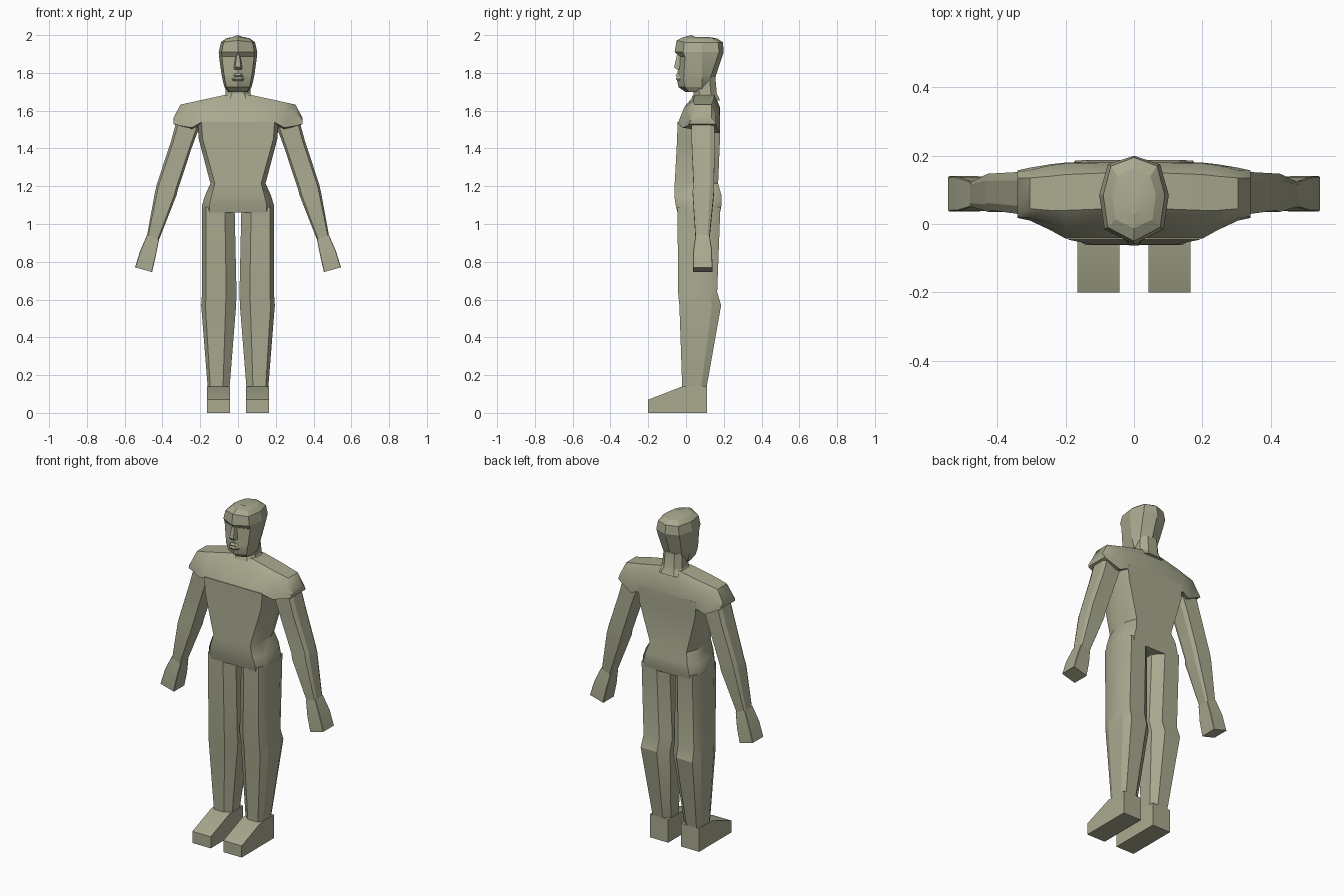
import bpy, bmesh, math

mat = bpy.data.materials.new("olive clay")
mat.diffuse_color = (0.40, 0.40, 0.28, 1)


def loft(name, rings, mirror=False, angle=25):
    """Skin a list of equal-length point rings, capped at both ends."""
    bm = bmesh.new()
    vr = [[bm.verts.new(p) for p in r] for r in rings]
    n = len(vr[0])
    for a, b in zip(vr, vr[1:]):
        for i in range(n):
            j = (i + 1) % n
            bm.faces.new((a[i], a[j], b[j], b[i]))
    bm.faces.new(vr[0])
    bm.faces.new(vr[-1])
    bmesh.ops.recalc_face_normals(bm, faces=bm.faces)
    me = bpy.data.meshes.new(name)
    bm.to_mesh(me)
    bm.free()
    me.materials.append(mat)
    ob = bpy.data.objects.new(name, me)
    bpy.context.collection.objects.link(ob)
    if mirror:
        ob.modifiers.new("mirror", 'MIRROR').use_mirror_merge = False
    bpy.ops.object.select_all(action='DESELECT')
    ob.select_set(True)
    bpy.context.view_layer.objects.active = ob
    bpy.ops.object.shade_smooth_by_angle(angle=math.radians(angle))
    return ob


def octa(x0, x1, y0, y1, z, ci=.15, co=.15, cy=.2, tilt=0):
    """Chamfered rectangle; ci/co are inner and outer chamfers, tilt slopes it along x."""
    w, d = x1 - x0, y1 - y0
    a, b, c = w * ci, w * co, d * cy
    pts = [(x0 + a, y0), (x1 - b, y0), (x1, y0 + c), (x1, y1 - c),
           (x1 - b, y1), (x0 + a, y1), (x0, y1 - c), (x0, y0 + c)]
    return [(x, y, z + tilt * (x - (x0 + x1) / 2)) for x, y in pts]


# Feet: wedge profile swept sideways
foot = [(-.2, 0), (.11, 0), (.11, .14), (-.02, .14), (-.2, .07)]
loft("foot", [[(x, y, z) for y, z in foot] for x in (.042, .165)], True)

# Legs
loft("leg", [octa(x0, x1, y0, y1, z, .3, .12, .22) for x0, x1, y0, y1, z in (
    (.045, .16, -.02, .108, .13),
    (.01, .195, -.035, .186, .57),
    (.008, .19, -.042, .165, .64),
    (.018, .19, -.045, .182, 1.09))], True)

# Torso and pelvis
loft("torso", [octa(-w, w, y0, y1, z, c, c, cy) for w, y0, y1, z, c, cy in (
    (.188, -.045, .18, 1.06, .10, .2),
    (.19, -.055, .188, 1.10, .10, .2),
    (.175, -.062, .188, 1.15, .10, .22),
    (.146, -.06, .17, 1.215, .08, .28),
    (.208, -.047, .18, 1.45, .05, .28),
    (.215, -.045, .18, 1.54, .05, .28))], angle=35)

# Shoulder yoke and caps: side sections swept along x
half = [
    (.07, [(-.045, 1.53), (0, 1.63), (.045, 1.683), (.15, 1.683), (.18, 1.62), (.18, 1.50)]),
    (.20, [(-.043, 1.535), (-.008, 1.62), (.04, 1.655), (.145, 1.655), (.178, 1.61), (.18, 1.50)]),
    (.245, [(-.018, 1.51), (0, 1.60), (.04, 1.645), (.14, 1.645), (.172, 1.60), (.175, 1.48)]),
    (.305, [(.01, 1.52), (.018, 1.585), (.045, 1.632), (.135, 1.632), (.158, 1.585), (.165, 1.51)]),
    (.342, [(.018, 1.53), (.022, 1.545), (.045, 1.56), (.135, 1.56), (.152, 1.545), (.157, 1.53)]),
]
secs = [(-x, s) for x, s in half[::-1]] + half
loft("shoulders", [[(x, y, z) for y, z in s] for x, s in secs], angle=35)

# Arms and closed hands
loft("arm", [octa(x0, x1, y0, y1, z, .1, .1, c, t) for x0, x1, y0, y1, z, c, t in (
    (.205, .325, .03, .15, 1.53, .2, .3),
    (.245, .355, .03, .152, 1.42, .2, .3),
    (.318, .428, .04, .148, 1.20, .2, .3),
    (.325, .438, .035, .148, 1.165, .2, .2),
    (.418, .481, .05, .125, .93, .15, .4))], True)
loft("hand", [octa(x0, x1, y0, y1, z, .03, .03, .03, t) for x0, x1, y0, y1, z, t in (
    (.418, .481, .05, .125, .93, .4),
    (.435, .518, .038, .138, .845, .32),
    (.455, .545, .037, .14, .758, .28))], True)

# Neck
loft("neck", [octa(-w, w, y0, y1, z, .25, .25, .25) for w, y0, y1, z in (
    (.09, .025, .18, 1.655), (.066, .04, .163, 1.69), (.062, .03, .155, 1.78))])


# Head: faceted rings with a shallow V-shaped front
def head_ring(z, w, yf, yb, side=.04, drop=0):
    h = [(0, yf, z + drop), (w * .85, yf + side, z), (w, .085, z),
         (w * .75, yb - .025, z), (0, yb, z)]
    return h + [(-x, y, q) for x, y, q in h[3:0:-1]]


loft("head", [head_ring(*r) for r in (
    (1.70, .055, -.005, .09, .02),
    (1.725, .072, -.04, .12, .035),
    (1.765, .082, -.048, .152, .035),
    (1.79, .087, -.046, .16, .035),
    (1.875, .099, -.036, .188, .03),
    (1.888, .10, -.036, .192, .03),
    (1.91, .102, -.06, .20, .045),
    (1.962, .09, -.05, .195, .04, .01),
    (1.982, .064, -.012, .165, .025, .008),
    (1.99, .03, .03, .12, .02, .01))], angle=15)

# Nose wedge
loft("nose", [[(-w, -.025, z), (w, -.025, z), (w * .6, yf, z), (-w * .6, yf, z)]
              for w, yf, z in ((.024, -.05, 1.818), (.024, -.063, 1.83), (.012, -.048, 1.895))])

# Lips
loft("lips", [[(-w, -.02, z), (w, -.02, z), (w * .5, yf, z), (-w * .5, yf, z)]
              for w, yf, z in ((.035, -.046, 1.758), (.04, -.055, 1.768),
                               (.04, -.047, 1.777), (.035, -.055, 1.785), (.025, -.046, 1.797))])
